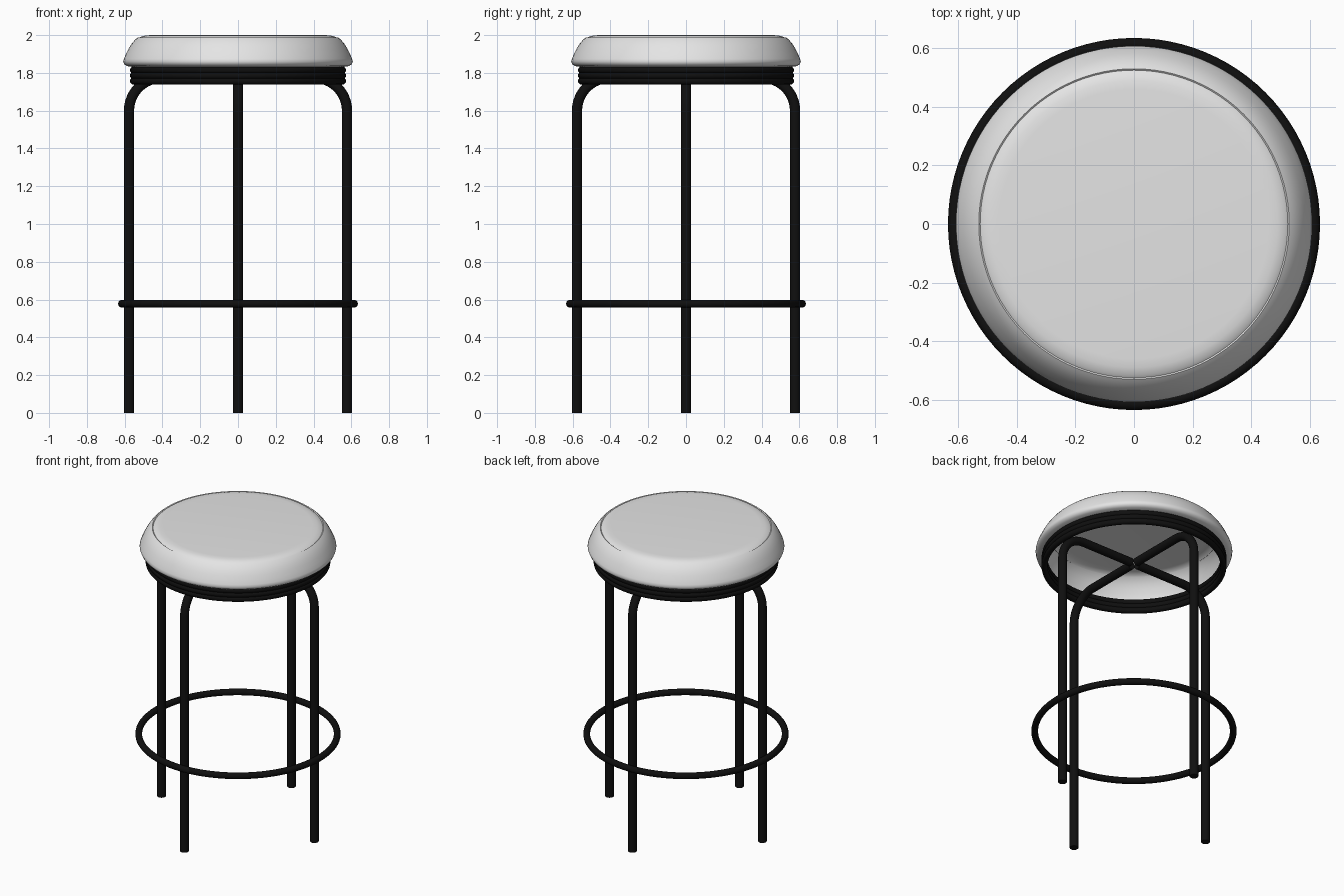
import bpy, bmesh, math
from mathutils import Vector, Matrix

if "Cube" in bpy.data.objects:
    bpy.data.objects.remove(bpy.data.objects["Cube"])


def material(name, rgb):
    m = bpy.data.materials.new(name)
    m.diffuse_color = (*rgb, 1)
    m.use_nodes = True
    m.node_tree.nodes["Principled BSDF"].inputs["Base Color"].default_value = m.diffuse_color
    return m


WHITE = material("off white padding", (0.78, 0.78, 0.78))
BLACK = material("black metal", (0.005, 0.005, 0.005))


def finish(bm, name, mat, angle=40):
    me = bpy.data.meshes.new(name)
    bm.to_mesh(me)
    bm.free()
    me.materials.append(mat)
    ob = bpy.data.objects.new(name, me)
    bpy.context.collection.objects.link(ob)
    bpy.ops.object.select_all(action='DESELECT')
    ob.select_set(True)
    bpy.context.view_layer.objects.active = ob
    bpy.ops.object.shade_smooth_by_angle(angle=math.radians(angle))
    return ob


def lathe(name, profile, mat, closed=False, steps=96):
    """Spin an (r, z) profile around the z axis."""
    bm = bmesh.new()
    vs = [bm.verts.new((r, 0, z)) for r, z in profile]
    es = [bm.edges.new(p) for p in zip(vs, vs[1:])]
    if closed:
        es.append(bm.edges.new((vs[-1], vs[0])))
    bmesh.ops.spin(bm, geom=vs + es, cent=(0, 0, 0), axis=(0, 0, 1),
                   angle=math.tau, steps=steps, use_merge=False)
    bmesh.ops.remove_doubles(bm, verts=bm.verts, dist=1e-5)
    bmesh.ops.recalc_face_normals(bm, faces=bm.faces)
    if not closed and max(bm.faces, key=lambda f: f.calc_center_median().z).normal.z < 0:
        bmesh.ops.reverse_faces(bm, faces=bm.faces)
    return finish(bm, name, mat)


def ring(name, radius, tube, z, sides=14):
    pts = [(radius + tube * math.cos(math.tau * i / sides),
            z + tube * math.sin(math.tau * i / sides)) for i in range(sides)]
    return lathe(name, pts, BLACK, closed=True)


# Padded seat: hollow shell, open underneath, with a seam line around the top
lathe("seat", [(0, 2.0), (0.46, 2.0), (0.49, 1.998), (0.515, 1.991), (0.525, 1.984),
               (0.53, 1.988), (0.545, 1.976), (0.566, 1.95), (0.581, 1.925),
               (0.594, 1.898), (0.604, 1.875), (0.608, 1.861), (0.603, 1.846),
               (0.587, 1.836), (0.56, 1.832)], WHITE)

# Stacked metal rings under the seat
for i, z in enumerate((1.757, 1.786, 1.815)):
    ring(f"seat_ring_{i + 1}", 0.553, 0.019, z)

# Foot rest ring
ring("foot_ring", 0.614, 0.021, 0.578)


# Bent tube leg: up, round the bend, then in towards the middle
def leg(name, turn):
    R, bend, tube, sides = 0.577, 0.174, 0.027, 18
    path = [(R, 0, 0.0)]
    for i in range(13):
        a = math.pi / 2 * i / 12
        path.append((R - bend + bend * math.cos(a), a, 1.6 + bend * math.sin(a)))
    path.append((0.027, math.pi / 2, 1.6 + bend))
    bm = bmesh.new()
    loops = []
    for x, a, z in path:
        out = Vector((math.cos(a), 0, math.sin(a)))
        loops.append([bm.verts.new(Vector((x, 0, z))
                      + out * tube * math.cos(math.tau * k / sides)
                      + Vector((0, tube * math.sin(math.tau * k / sides), 0)))
                      for k in range(sides)])
    for lo, hi in zip(loops, loops[1:]):
        for k in range(sides):
            n = (k + 1) % sides
            bm.faces.new((lo[k], lo[n], hi[n], hi[k]))
    bm.faces.new(loops[0])
    bm.faces.new(loops[-1])
    bmesh.ops.recalc_face_normals(bm, faces=bm.faces)
    bmesh.ops.rotate(bm, verts=bm.verts, cent=(0, 0, 0),
                     matrix=Matrix.Rotation(turn, 3, 'Z'))
    finish(bm, name, BLACK)


for i, name in enumerate(("right_leg", "back_leg", "left_leg", "front_leg")):
    leg(name, i * math.pi / 2)
